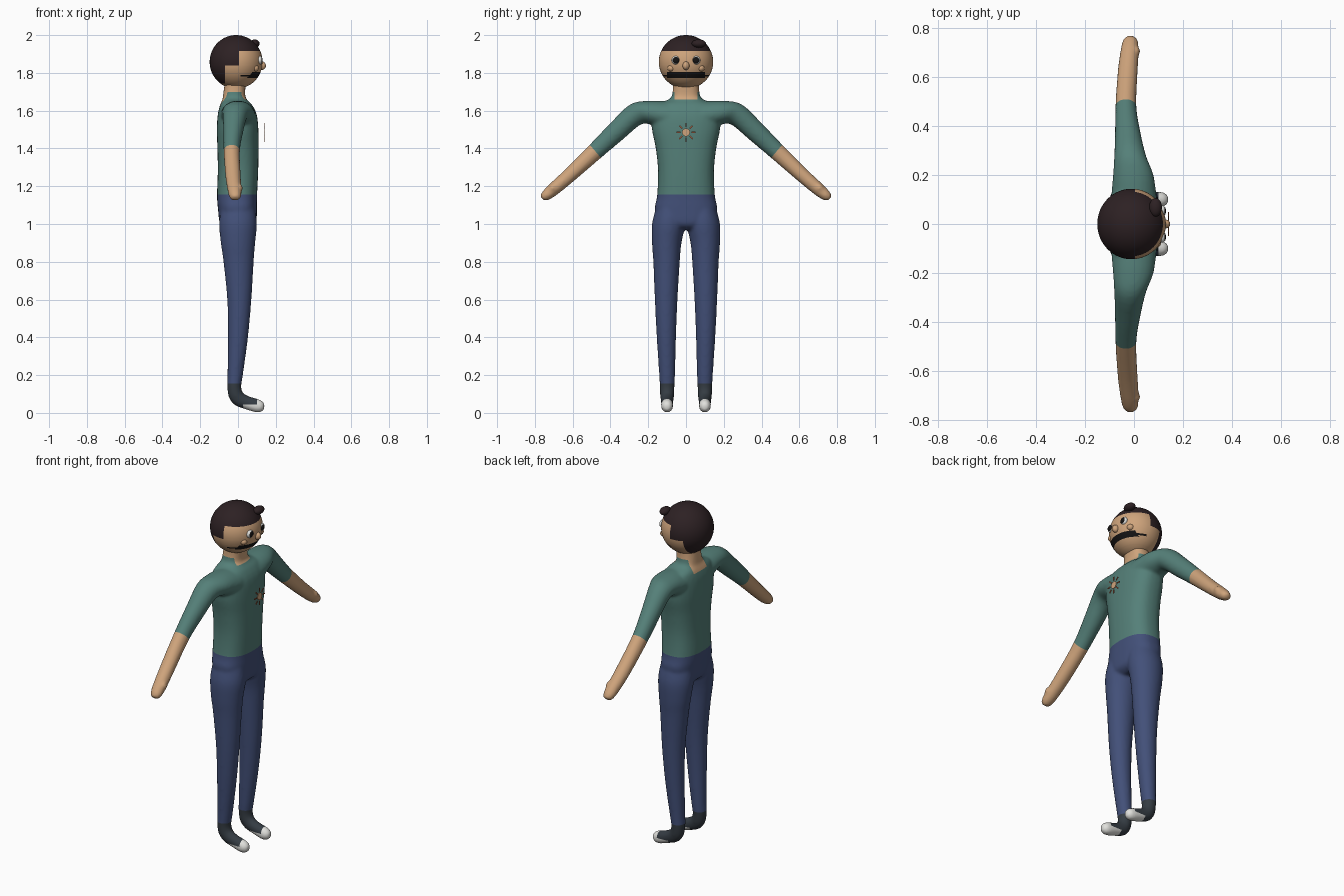
import bpy, bmesh, math
from mathutils import Vector, Matrix

if "Cube" in bpy.data.objects:
    bpy.data.objects.remove(bpy.data.objects["Cube"])

COLOURS = {
    "skin": (0.62, 0.37, 0.20), "shirt": (0.09, 0.215, 0.19), "trousers": (0.055, 0.08, 0.19),
    "hair": (0.026, 0.015, 0.017), "shoe": (0.035, 0.045, 0.056), "white": (0.75, 0.75, 0.72),
    "black": (0.008, 0.007, 0.007), "ray_orange": (0.40, 0.13, 0.06),
}
MATS = {}
for key, rgb in COLOURS.items():
    MATS[key] = bpy.data.materials.new(key)
    MATS[key].diffuse_color = (*rgb, 1)


def make_object(name, bm, mats, rule=None, smooth=True):
    """Turn a bmesh into an object; rule(centre) names each face's colour."""
    bmesh.ops.recalc_face_normals(bm, faces=bm.faces)
    for f in bm.faces:
        f.smooth = smooth
        if rule:
            f.material_index = mats.index(rule(f.calc_center_median()))
    me = bpy.data.meshes.new(name)
    bm.to_mesh(me)
    bm.free()
    for m in mats:
        me.materials.append(MATS[m])
    ob = bpy.data.objects.new(name, me)
    bpy.context.collection.objects.link(ob)
    return ob


def cut(bm, co, no, keep=lambda v: True):
    """Slice a clean colour border into the part of the mesh chosen by keep."""
    faces = [f for f in bm.faces if all(keep(v.co) for v in f.verts)]
    edges = {e for f in faces for e in f.edges}
    verts = {v for f in faces for v in f.verts}
    bmesh.ops.bisect_plane(bm, geom=[*verts, *edges, *faces], plane_co=co, plane_no=no)


def loft(bm, rings, power=2.0, steps=4, sides=32):
    """Closed tube through (centre, u, v) rings, smoothed between them."""
    rings = [[Vector(p) for p in r] for r in rings]
    path = []
    for i in range(len(rings) - 1):
        a, b = rings[max(i - 1, 0)], rings[i]
        c, d = rings[i + 1], rings[min(i + 2, len(rings) - 1)]
        for k in range(steps):
            t = k / steps
            path.append([q + 0.5 * t * (r - p + t * (2 * p - 5 * q + 4 * r - s + t * (3 * (q - r) + s - p)))
                         for p, q, r, s in zip(a, b, c, d)])
    path.append(rings[-1])
    loops = []
    for c, u, v in path:
        loop = []
        for j in range(sides):
            a = 2 * math.pi * j / sides
            cu = math.copysign(abs(math.cos(a)) ** (2 / power), math.cos(a))
            cv = math.copysign(abs(math.sin(a)) ** (2 / power), math.sin(a))
            loop.append(bm.verts.new(c + u * cu + v * cv))
        loops.append(loop)
    for p, q in zip(loops, loops[1:]):
        for j in range(sides):
            n = (j + 1) % sides
            bm.faces.new((p[j], p[n], q[n], q[j]))
    bm.faces.new(loops[0][::-1])
    bm.faces.new(loops[-1])


def ball(bm, centre, radii, seg=24, rot=Matrix()):
    bmesh.ops.create_uvsphere(bm, u_segments=seg, v_segments=seg * 3 // 4, radius=1,
                              matrix=Matrix.Translation(centre) @ Matrix.Diagonal((*radii, 1)) @ rot)


# ---- Body: torso, arms and legs fused into one skin ----
bm = bmesh.new()
# torso rings: z, x centre, x radius, y radius
TORSO = [(0.97, 0, .06, .07), (1.0, 0, .095, .14), (1.08, -.003, .103, .165), (1.15, -.005, .106, .153),
         (1.28, 0, .107, .148), (1.4, 0, .109, .16), (1.5, -.002, .11, .18), (1.58, -.004, .103, .18),
         (1.63, -.01, .085, .16), (1.66, -.018, .064, .09), (1.69, -.02, .058, .072), (1.77, -.012, .055, .068)]
loft(bm, [((cx, 0, z), (rx, 0, 0), (0, ry, 0)) for z, cx, rx, ry in TORSO], power=2.5)

# arm rings: x centre, x radius, y, z, cross vector y, cross vector z
ARM = [(0, .095, .09, 1.57, 0, .08), (-.003, .083, .20, 1.59, .008, .062), (-.015, .066, .272, 1.577, .027, .054),
       (-.025, .053, .365, 1.493, .034, .043), (-.033, .043, .48, 1.385, .03, .035),
       (-.026, .041, .62, 1.255, .024, .030), (-.018, .037, .71, 1.177, .022, .026),
       (-.015, .030, .75, 1.144, .016, .019), (-.015, .014, .763, 1.135, .008, .009)]
# leg rings: z, x centre, x radius, y centre, y radius
LEG = [(1.08, 0, .09, .085, .075), (1.0, 0, .10, .092, .088), (.9, 0, .091, .102, .078), (.8, .003, .08, .103, .07),
       (.6, .007, .064, .105, .06), (.4, 0, .053, .104, .051), (.2, -.015, .041, .10, .042)]
# foot rings: x, z, cross vector x, cross vector z, y radius
FOOT = [(-.02, .14, .037, 0, .039), (-.012, .095, .036, .015, .037), (.01, .07, .025, .03, .034),
        (.05, .053, .01, .034, .032), (.10, .038, .008, .035, .032), (.125, .032, .006, .029, .027),
        (.139, .029, .003, .014, .014)]
for s in (-1, 1):
    loft(bm, [((cx, s * y, z), (rx, 0, 0), (0, s * py, pz)) for cx, rx, y, z, py, pz in ARM])
    leg = [((cx, s * cy, z), (rx, 0, 0), (0, ry, 0)) for z, cx, rx, cy, ry in LEG]
    foot = [((x, s * .10, z), (ux, 0, uz), (0, ry, 0)) for x, z, ux, uz, ry in FOOT]
    loft(bm, leg + foot)
    # thumb
    ball(bm, (.012, s * .705, 1.19), (.013, .022, .022))
blank = make_object("body_blank", bm, ["skin"])
rm = blank.modifiers.new("fuse", "REMESH")
rm.mode, rm.voxel_size = "VOXEL", 0.008
sm = blank.modifiers.new("soften", "SMOOTH")
sm.factor, sm.iterations = 0.5, 8
fused = blank.evaluated_get(bpy.context.evaluated_depsgraph_get())
bm = bmesh.new()
bm.from_mesh(fused.to_mesh())
fused.to_mesh_clear()
bpy.data.objects.remove(blank)

# clean borders for waist, ankles, toes, sleeves and collar
cut(bm, (0, 0, 1.155), (0, 0, 1), lambda v: abs(v.y) < .3)
cut(bm, (0, 0, .155), (0, 0, 1), lambda v: v.z < .25)
cut(bm, (.10, 0, 0), (1, 0, 0), lambda v: v.z < .15)
for s in (-1, 1):
    cut(bm, (0, s * .48, 1.385), (0, s * .76, -.65), lambda v: s * v.y > .3)
    cut(bm, (0, s * .06, 0), (0, 1, 0), lambda v: v.z > 1.6)
for z in (1.625, 1.66, 1.70):
    cut(bm, (0, 0, z), (0, 0, 1), lambda v: v.z > 1.56 and abs(v.y) < .12)


def body_colour(c):
    y = abs(c.y)
    if y > .3:
        return "skin" if .76 * (y - .48) - .65 * (c.z - 1.385) > 0 else "shirt"
    if c.z < .155:
        return "white" if c.x > .10 or (c.x > .03 and c.z < .045) else "shoe"
    if c.z < 1.155:
        return "trousers"
    if c.z > 1.70 or (c.z > 1.66 and y < .06) or (c.z > 1.625 and y < .06 and c.x < -.05):
        return "skin"
    return "shirt"


make_object("body", bm, ["skin", "shirt", "trousers", "shoe", "white"], body_colour)

# ---- Head with painted hair and moustache ----
bm = bmesh.new()
ball(bm, (-.01, 0, 1.858), (.14, .144, .142), seg=64)
for x in (-.07, .005):
    cut(bm, (x, 0, 0), (1, 0, 0))
for z in (1.745, 1.84, 1.915):
    cut(bm, (0, 0, z), (0, 0, 1))
for z in (1.774, 1.781, 1.79, 1.804):
    cut(bm, (0, 0, z), (0, 0, 1), lambda v: v.x > 0)
for y in (-.10, .10):
    cut(bm, (0, y, 0), (0, 1, 0), lambda v: v.x > 0 and v.z < 1.83)


def head_colour(c):
    if c.z > 1.915 or (c.x < .005 and c.z > 1.84) or (c.x < -.07 and c.z > 1.745):
        return "hair"
    if c.x > .01 and (1.774 < c.z < 1.804 and abs(c.y) < .10 or 1.781 < c.z < 1.79):
        return "black"
    return "skin"


make_object("head", bm, ["skin", "hair", "black"], head_colour)

# ---- Hair tuft, nose, cheeks ----
bm = bmesh.new()
ball(bm, (.088, .068, 1.955), (.026, .038, .022))
make_object("hair_tuft", bm, ["hair"])
bm = bmesh.new()
ball(bm, (.128, 0, 1.838), (.02, .018, .022))
make_object("nose", bm, ["skin"])
for s, side in ((-1, "right"), (1, "left")):
    bm = bmesh.new()
    ball(bm, (.09, s * .078, 1.825), (.02, .02, .018))
    make_object(side + "_cheek", bm, ["skin"])
    # eye with its pole facing forward and a painted pupil
    bm = bmesh.new()
    ball(bm, (.114, s * .053, 1.867), (.017, .023, .023), rot=Matrix.Rotation(math.pi / 2, 4, "Y"))
    make_object(side + "_eye", bm, ["white", "black"],
                lambda c: "black" if c.x > .114 and math.hypot(c.y - s * .053, c.z - 1.867) < .0165 else "white")

# ---- Sun emblem in front of the chest ----
bm = bmesh.new()
bmesh.ops.create_cone(bm, cap_ends=True, segments=24, radius1=.021, radius2=.021, depth=.004,
                      matrix=Matrix.Translation((.141, 0, 1.485)) @ Matrix.Rotation(math.pi / 2, 4, "Y"))
make_object("emblem_disc", bm, ["skin"], smooth=False)
bm = bmesh.new()
for k in range(8):
    turn = Matrix.Translation((.141, 0, 1.485)) @ Matrix.Rotation(k * math.pi / 4, 4, "X")
    bmesh.ops.create_cube(bm, size=1, matrix=turn @ Matrix.Translation((0, 0, .039))
                          @ Matrix.Diagonal((.003, .007, .022, 1)))
make_object("emblem_rays", bm, ["ray_orange"], smooth=False)

for m in bpy.data.materials:
    if m.users and not m.is_grease_pencil:
        m.use_nodes = True
        m.node_tree.nodes["Principled BSDF"].inputs["Base Color"].default_value = m.diffuse_color
